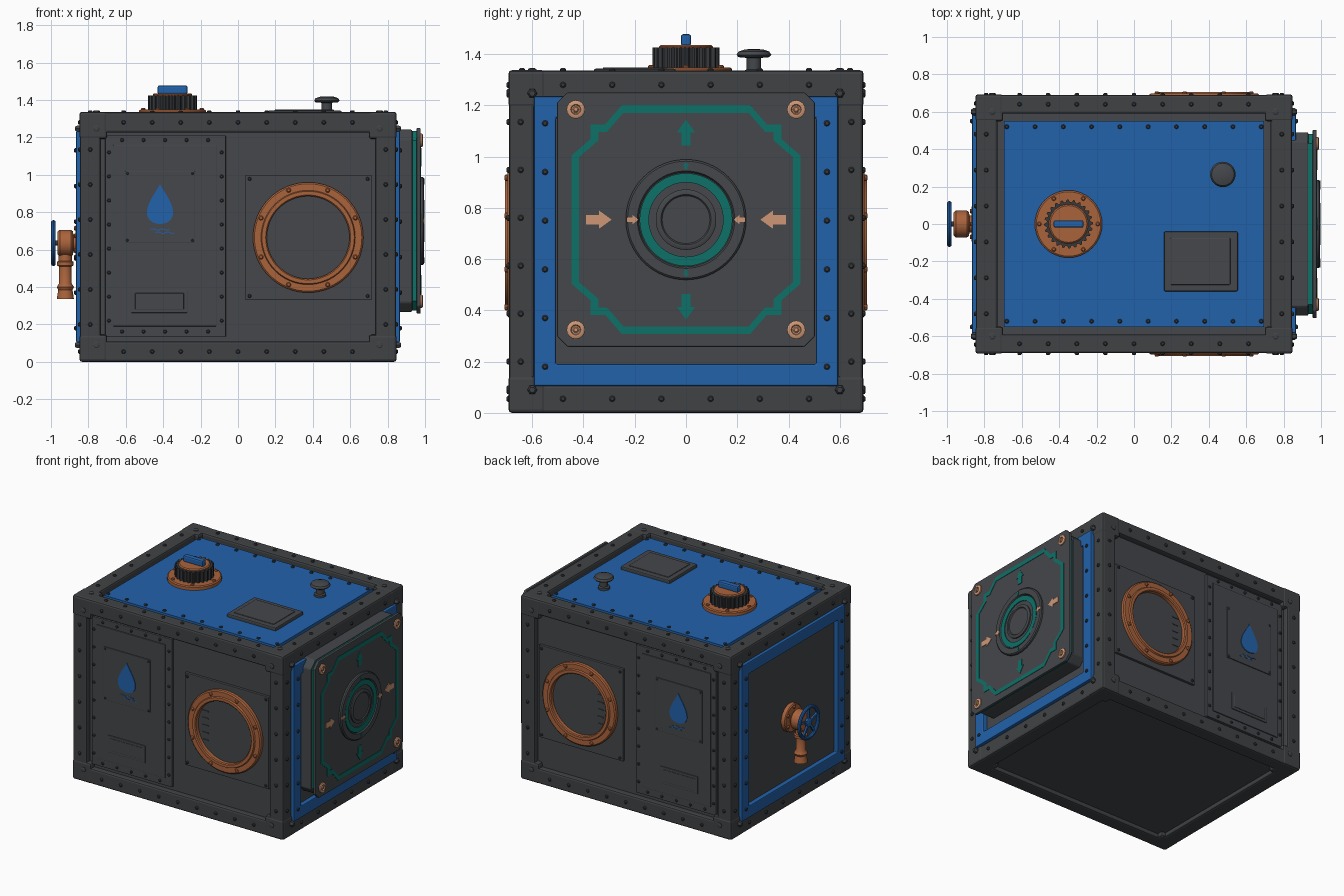
import bpy, bmesh, math
from mathutils import Vector

if "Cube" in bpy.data.objects:
    bpy.data.objects.remove(bpy.data.objects["Cube"])


def colour(name, r, g, b):
    m = bpy.data.materials.new(name)
    m.diffuse_color = (r, g, b, 1)
    m.use_nodes = True
    m.node_tree.nodes["Principled BSDF"].inputs["Base Color"].default_value = m.diffuse_color
    return m


FRAME = colour("frame grey", 0.052, 0.055, 0.060)
PANEL = colour("panel grey", 0.058, 0.063, 0.069)
RIVET = colour("rivet dark grey", 0.038, 0.040, 0.044)
BLUE = colour("blue", 0.016, 0.122, 0.41)
COPPER = colour("copper", 0.40, 0.125, 0.045)
TEAL = colour("teal", 0.004, 0.165, 0.140)
PEACH = colour("peach", 0.62, 0.31, 0.18)


def place(axis, u, v, w):
    """w runs along the axis, u and v across it."""
    return {'x': (w, u, v), 'y': (u, w, v), 'z': (u, v, w)}[axis]


def finish(name, bm, mat, bevel=0, smooth=False):
    bmesh.ops.recalc_face_normals(bm, faces=bm.faces)
    me = bpy.data.meshes.new(name)
    bm.to_mesh(me)
    bm.free()
    me.materials.append(mat)
    ob = bpy.data.objects.new(name, me)
    bpy.context.collection.objects.link(ob)
    if smooth:
        me.polygons.foreach_set("use_smooth", [True] * len(me.polygons))
        me.set_sharp_from_angle(angle=math.radians(35))
    if bevel:
        mod = ob.modifiers.new("bevel", 'BEVEL')
        mod.width, mod.segments, mod.limit_method = bevel, 2, 'ANGLE'
    return ob


def prism(name, pts, axis, a, b, mat, bevel=0, hole=None):
    """Extrude an outline along an axis, with an optional hole of equal point count."""
    bm = bmesh.new()
    n = len(pts)
    rings = [[bm.verts.new(place(axis, u, v, w)) for u, v in p]
             for p in (pts, hole or []) for w in (a, b)]
    lo, hi, hlo, hhi = rings
    pairs = [(lo, hi), (hhi, hlo), (hi, hhi), (hlo, lo)] if hole else [(lo, hi)]
    for p, q in pairs:
        for i in range(n):
            j = (i + 1) % n
            bm.faces.new((p[i], p[j], q[j], q[i]))
    if not hole:
        bm.faces.new(lo)
        bm.faces.new(hi)
    return finish(name, bm, mat, bevel)


def rect(u0, u1, v0, v1, c=0):
    if not c:
        return [(u0, v0), (u1, v0), (u1, v1), (u0, v1)]
    return [(u0 + c, v0), (u1 - c, v0), (u1, v0 + c), (u1, v1 - c),
            (u1 - c, v1), (u0 + c, v1), (u0, v1 - c), (u0, v0 + c)]


def box(name, x, y, z, mat, bevel=0):
    return prism(name, rect(*x, *y), 'z', z[0], z[1], mat, bevel)


def lathe(name, prof, c, axis, mat, n=40, closed=False):
    """Spin a (radius, position along axis) profile round a line through c."""
    bm = bmesh.new()
    rings = [[bm.verts.new(place(axis, c[0] + r * math.cos(math.tau * i / n),
                                 c[1] + r * math.sin(math.tau * i / n), h)) for i in range(n)]
             for r, h in prof]
    for k in range(len(rings) - (0 if closed else 1)):
        p, q = rings[k], rings[(k + 1) % len(rings)]
        for i in range(n):
            j = (i + 1) % n
            bm.faces.new((p[i], p[j], q[j], q[i]))
    if not closed:
        bm.faces.new(rings[0])
        bm.faces.new(rings[-1])
    return finish(name, bm, mat, smooth=True)


def rivets(name, spots, axis, w, s, mat=RIVET, r=0.012, h=0.01, n=8):
    """Low domed studs on a face at position w that looks along s * axis."""
    bm = bmesh.new()
    for u, v in spots:
        rings = [[bm.verts.new(place(axis, u + k * r * math.cos(math.tau * i / n),
                                     v + k * r * math.sin(math.tau * i / n), w + s * d))
                  for i in range(n)] for k, d in ((1, -0.003), (1, h * .5), (.6, h))]
        for p, q in zip(rings, rings[1:]):
            for i in range(n):
                bm.faces.new((p[i], p[(i + 1) % n], q[(i + 1) % n], q[i]))
        bm.faces.new(rings[-1])
    return finish(name, bm, mat)


def spread(a, b, n):
    return [a + (b - a) * i / (n - 1) for i in range(n)]


def border(us, u, vs, v0, v1):
    return [(p, q) for p in us for q in (v0, v1)] + [(p, q) for p in (-u, u) for q in vs]


X, Y, Z = 0.845, 0.69, 1.335
xs, ys, zs = spread(-.612, .612, 9), spread(-.48, .48, 6), spread(.2, 1.135, 6)

# body core, frame beams and corner blocks
box("body_core", (-.835, .835), (-.65, .65), (.03, 1.29), PANEL)
for s in (-1, 1):
    for z in ((0, .11), (1.225, Z)):
        box("beam_long", (-X, X), sorted((s * .59, s * Y)), z, FRAME, .012)
        box("beam_cross", sorted((s * .73, s * X)), (-Y, Y), z, FRAME, .012)
    for t in (-1, 1):
        box("beam_upright", sorted((s * .735, s * X)), sorted((t * .592, t * Y)), (0, Z), FRAME, .012)
        for z in ((0, .145), (Z - .143, Z + .002)):
            box("corner_block", sorted((s * .70, s * (X + .003))),
                sorted((t * .548, t * (Y + .003))), z, FRAME, .014)

# rivets and corner bolts on the frame
for s in (-1, 1):
    rivets("frame_rivets_front_back", border(xs, .79, zs, .055, 1.28), 'y', s * Y, s)
    rivets("frame_rivets_sides", border(ys, .645, zs, .055, 1.28), 'x', s * X, s)
    rivets("corner_bolts_front_back", border((-.757, .757), 9, (), .09, 1.247), 'y', s * .693, s, FRAME, .019, .008, 6)
    rivets("corner_bolts_sides", border((-.6, .6), 9, (), .09, 1.247), 'x', s * .848, s, FRAME, .019, .024, 6)
rivets("frame_rivets_top", border(xs, .79, ys, -.64, .64), 'z', Z, 1)
rivets("corner_bolts_top", border((-.757, .757), 9, (), -.6, .6), 'z', Z + .002, 1, FRAME, .019, .008, 6)

# blue borders on both ends
for s in (-1, 1):
    prism("side_border", rect(-.593, .593, .105, 1.234), 'x', s * .82, s * .866, BLUE, .006,
          rect(-.508, .508, .19, 1.15))
    rivets("side_border_rivets", [(y, z) for y in (-.55, .55) for z in spread(.18, 1.13, 6)],
           'x', s * .866, s)

# top plate, hatch and mushroom vent
box("top_plate", (-.695, .695), (-.55, .55), (1.27, 1.32), BLUE)
rivets("top_plate_rivets", [(x, y) for x in spread(-.68, .68, 10) for y in (-.52, .52)], 'z', 1.32, 1)
box("hatch", (.16, .555), (-.36, -.04), (1.31, 1.343), PANEL, .008)
box("hatch_lid", (.195, .515), (-.325, -.075), (1.33, 1.348), PANEL, .004)
lathe("vent_cap", [(.04, 1.31), (.04, 1.335), (.028, 1.34), (.028, 1.385), (.06, 1.388), (.068, 1.397),
                   (.06, 1.41), (.035, 1.418), (.01, 1.42)], (.475, .265), 'z', PANEL, 28)

# filler cap
C = (-.35, 0)
lathe("filler_flange", [(.18, 1.31), (.18, 1.342), (.172, 1.348), (.1, 1.348)], C, 'z', COPPER)
rivets("filler_bolts", [(C[0] + .157 * math.cos(math.radians(a)), .157 * math.sin(math.radians(a)))
                        for a in range(0, 360, 60)], 'z', 1.348, 1, COPPER)
teeth = [(C[0] + (.13 if i % 4 < 2 else .117) * math.cos(math.tau * i / 96),
          (.13 if i % 4 < 2 else .117) * math.sin(math.tau * i / 96)) for i in range(96)]
prism("filler_cap", teeth, 'z', 1.345, 1.425, RIVET)
lathe("filler_disc", [(.105, 1.42), (.105, 1.43), (.098, 1.436)], C, 'z', COPPER)
box("filler_handle", (-.43, -.27), (-.02, .02), (1.43, 1.478), BLUE, .01)

# front and back faces
drop = []
for i in range(32):
    t = math.tau * i / 32
    drop.append((-.417 + .1 * math.sin(t) * abs(math.sin(t / 2)) ** 1.5, .845 + .108 * math.cos(t)))
for s in (-1, 1):
    def slab(name, r, d, mat=PANEL, bevel=.003, **k):
        prism(name, rect(*r), 'y', s * .64, s * d, mat, bevel, **k)
    slab("door", (-.71, -.065, .135, 1.21), .667)
    slab("door_inner", (-.668, -.115, .19, 1.16), .674)
    rivets("door_rivets", [(x, z) for x in (-.69, -.087) for z in spread(.22, 1.12, 8)] +
           [(x, z) for x in spread(-.62, -.16, 5) for z in (.162, 1.186)], 'y', s * .667, s, r=.01)
    slab("sign_plate", (-.605, -.23, .637, 1.02), .68)
    rivets("sign_rivets", [(x, z) for x in (-.592, -.243) for z in (.65, 1.007)], 'y', s * .68, s, r=.007, h=.005)
    prism("water_drop", drop, 'y', s * .675, s * .685, BLUE)
    for z, a, b in ((.705, -.47, -.365), (.688, -.44, -.34)):
        line = [(x, z + .004 * math.sin((x - a) * 120)) for x in spread(a, b, 17)]
        prism("wave", line + [(x, q + .005) for x, q in reversed(line)], 'y', s * .675, s * .683, BLUE)
    slab("label_plate", (-.57, -.27, .262, .385), .68)
    slab("label_inner", (-.55, -.29, .28, .367), .683)
    slab("porthole_plate", (.04, .715, .33, 1.0), .668)
    rivets("porthole_plate_rivets", [(x, z) for x in (.062, .693) for z in (.352, .978)],
           'y', s * .668, s, r=.01)
    P = (.375, .665)
    ring = [(.295, .65), (.295, .69), (.287, .697), (.252, .697), (.247, .707), (.227, .707), (.221, .701), (.221, .65)]
    lathe("porthole_ring", [(r, s * h) for r, h in ring], P, 'y', COPPER, 64, True)
    lathe("porthole_glass", [(.225, s * .65), (.225, s * .676)], P, 'y', PANEL, 48)
    for z in spread(.56, .77, 5):
        prism("gauge_tick", rect(.19, .235, z - .004, z + .004), 'y', s * .67, s * .681, PANEL)
    rivets("porthole_bolts", [(P[0] + .273 * math.cos(math.radians(a + 22.5)),
                               P[1] + .273 * math.sin(math.radians(a + 22.5))) for a in range(0, 360, 45)],
           'y', s * .697, s, COPPER, .013, .012)

# connector module on the right end
M = .754
prism("module_back", rect(-.49, .49, M - .487, M + .487, .05), 'x', .83, .932, PANEL, .008)
prism("module_band", rect(-.48, .48, M - .48, M + .48, .05), 'x', .92, .957, TEAL)
prism("module_front", rect(-.503, .503, M - .496, M + .496, .04), 'x', .955, .976, PANEL, .005)
q = [(.447, -.25), (.447, .25), (.372, .315), (.372, .372), (.315, .372), (.25, .447)]
quarter = q[1:]


def stepped(d):
    k = [(.447 - d, .25 - d * .2), (.372 - d, .315 - d * .2), (.372 - d, .372 - d),
         (.315 - d * .2, .372 - d), (.25 - d * .2, .447 - d)]
    out = []
    for sy, sz in ((1, 1), (-1, 1), (-1, -1), (1, -1)):
        part = [(sy * a, M + sz * b) for a, b in k]
        out += part if sy * sz > 0 else part[::-1]
    return out


prism("module_outline", stepped(0), 'x', .973, .979, TEAL, 0, stepped(.03))
for y in (-.43, .43):
    for z in (M - .43, M + .43):
        lathe("module_screw", [(.036, .97), (.036, .984), (.03, .988), (.02, .988), (.017, .981)], (y, z), 'x', PEACH, 16)
        rivets("module_screw_head", [(y, z)], 'x', .981, 1, PEACH, .013, .008, 6)

# dial
D = (0, M)
lathe("dial_rim", [(.235, .96), (.235, .988), (.228, .995), (.19, .995), (.184, .984), (.02, .984)], D, 'x', PANEL, 64)
lathe("dial_teal_ring", [(.181, .98), (.181, .99), (.145, .99), (.145, .98)], D, 'x', TEAL, 64, True)
lathe("dial_hub", [(.118, .98), (.118, .992), (.112, .996), (.098, .996), (.093, .99), (.02, .99)], D, 'x', PANEL, 48)


def arrow(name, start, length, half, turn, x, mat):
    """Arrow pointing outward (length > 0) or inward along the turned direction."""
    k = length
    pts = [(0, -half / 2), (k * .5, -half / 2), (k * .5, -half), (k, 0), (k * .5, half), (k * .5, half / 2), (0, half / 2)]
    c, sn = math.cos(turn), math.sin(turn)
    prism(name, [((start + a) * c - b * sn, M + (start + a) * sn + b * c) for a, b in pts], 'x', x - .006, x, mat)


for i in range(4):
    turn = i * math.pi / 2
    if i % 2:
        arrow("arrow_out", .29, .1, .036, turn, .980, TEAL)
        arrow("dial_mark_out", .195, .03, .012, turn, .998, TEAL)
    else:
        arrow("arrow_in", .39, -.1, .036, turn, .980, PEACH)
        arrow("dial_mark_in", .232, -.047, .018, turn, .998, PEACH)

# tap with handwheel on the left end
T = (0, .635)
lathe("tap_flange", [(.1, -.83), (.1, -.862), (.094, -.868), (.05, -.868)], T, 'x', COPPER)
rivets("tap_bolts", [(.08 * math.cos(math.radians(a)), T[1] + .08 * math.sin(math.radians(a)))
                     for a in range(30, 390, 60)], 'x', -.868, -1, COPPER)
lathe("tap_body", [(.045, -.86), (.045, -.88), (.062, -.882), (.071, -.892), (.071, -.953), (.062, -.964), (.02, -.966)],
      T, 'x', COPPER)
lathe("tap_spout", [(.036, .62), (.036, .54), (.044, .535), (.044, .515), (.033, .51), (.033, .42), (.046, .40),
                    (.038, .385), (.046, .335), (.036, .335), (.03, .38)], (-.923, 0), 'z', COPPER, 28)
lathe("wheel_stem", [(.014, -.95), (.014, -.99)], T, 'x', RIVET, 16)
lathe("wheel_hub", [(.03, -.975), (.03, -.992), (.022, -.997)], T, 'x', BLUE, 20)
rim = [(.11 + .013 * math.cos(math.tau * i / 10), -.987 + .013 * math.sin(math.tau * i / 10)) for i in range(10)]
lathe("wheel_rim", rim, T, 'x', BLUE, 40, True)
for i in range(5):
    a = math.tau * i / 5 + math.pi / 2
    d, n = Vector((math.cos(a), math.sin(a))), Vector((-math.sin(a), math.cos(a))) * .008
    c = Vector(T)
    prism("wheel_spoke", [tuple(c + d * r + n * k) for r, k in ((.01, -1), (.108, -1), (.108, 1), (.01, 1))],
          'x', -.993, -.980, BLUE)
